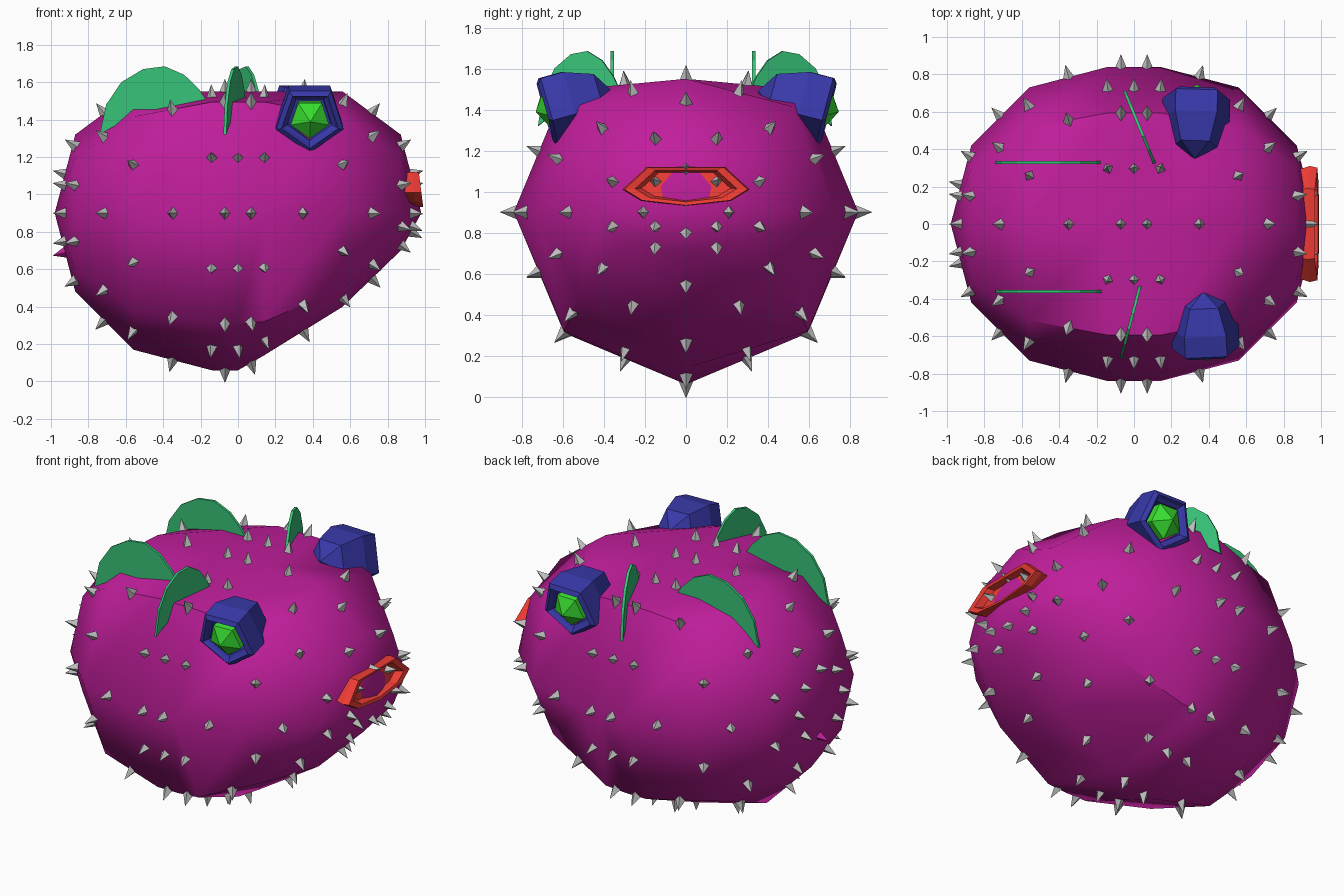
import bpy, bmesh, math
from mathutils import Vector, Matrix

if "Cube" in bpy.data.objects:
    bpy.data.objects.remove(bpy.data.objects["Cube"])


def material(name, rgb):
    m = bpy.data.materials.new(name)
    m.diffuse_color = (*rgb, 1)
    m.use_nodes = True
    m.node_tree.nodes["Principled BSDF"].inputs["Base Color"].default_value = m.diffuse_color
    return m


PURPLE = material("purple", (0.53, 0.013, 0.33))
GREY = material("grey", (0.5, 0.5, 0.5))
BLUE = material("blue", (0.04, 0.04, 0.4))
LIME = material("lime", (0.04, 0.75, 0.03))
GREEN = material("leaf", (0.04, 0.55, 0.19))
RED = material("red", (0.85, 0.045, 0.035))


def finish(bm, name, mat):
    bmesh.ops.recalc_face_normals(bm, faces=bm.faces)
    me = bpy.data.meshes.new(name)
    bm.to_mesh(me)
    bm.free()
    ob = bpy.data.objects.new(name, me)
    bpy.context.collection.objects.link(ob)
    me.materials.append(mat)
    return ob


def loft(rings, cap_start=True, cap_end=True):
    """Bridge closed rings of equal size; a one-point ring becomes a pole."""
    bm = bmesh.new()
    vs = [[bm.verts.new(p) for p in r] for r in rings]
    n = max(len(r) for r in vs)
    for a, b in zip(vs, vs[1:]):
        for i in range(n):
            j = (i + 1) % n
            if len(a) == 1:
                bm.faces.new((a[0], b[i], b[j]))
            elif len(b) == 1:
                bm.faces.new((a[i], a[j], b[0]))
            else:
                bm.faces.new((a[i], a[j], b[j], b[i]))
    for ring, cap in ((vs[0], cap_start), (vs[-1], cap_end)):
        if cap and len(ring) > 2:
            bm.faces.new(ring)
    bmesh.ops.recalc_face_normals(bm, faces=bm.faces)
    return bm


# Body: eight-sided rings along x (x, radius, top z, lower diagonal z, bottom z)
sections = [(-0.87, 0.42, 1.32, 0.60, 0.48), (-0.56, 0.73, 1.55, 0.38, 0.17),
            (-0.14, 0.84, 1.55, 0.31, 0.06), (0, 0.84, 1.55, 0.31, 0.06),
            (0.14, 0.84, 1.55, 0.32, 0.14), (0.56, 0.73, 1.55, 0.50, 0.40),
            (0.87, 0.42, 1.32, 0.76, 0.70)]
rings = [[(-0.98, 0, 0.9)]]
for x, r, top, low, bottom in sections:
    d = r * math.sqrt(0.5)
    rings.append([(x, 0, top), (x, d, 0.9 + d), (x, r, 0.9), (x, d, low),
                  (x, 0, bottom), (x, -d, low), (x, -r, 0.9), (x, -d, 0.9 + d)])
rings.append([(0.98, 0, 0.9)])
bm = loft(rings)
anchors = [((e.verts[0].co + e.verts[1].co) / 2,
            sum((f.normal for f in e.link_faces), Vector()).normalized())
           for e in bm.edges]
body = finish(bm, "body", PURPLE)
bpy.context.view_layer.objects.active = body
body.select_set(True)
bpy.ops.object.shade_smooth_by_angle(angle=math.radians(46))


# Spikes: one small pyramid at the middle of every body edge
def add_spike(target, p, n):
    rot = n.to_track_quat('Z', 'Y').to_matrix().to_4x4()
    bmesh.ops.create_cone(target, cap_ends=True, segments=4, radius1=0.038, radius2=0,
                          depth=0.09, matrix=Matrix.Translation(p + n * 0.023) @ rot)


spikes, tail = bmesh.new(), bmesh.new()
for p, n in anchors:
    is_tail = p.x < -0.9 and p.z < 0.72 and abs(p.y) < 0.01
    add_spike(tail if is_tail else spikes, p, n)
finish(spikes, "spikes", GREY)
finish(tail, "tail_spike", PURPLE)

# Eyes: five-sided cups with a low-poly pupil set inside
for side, tip, rim in (("front", (0.37, -0.36, 1.49), (0.385, -0.69, 1.40)),
                       ("back", (0.325, 0.35, 1.49), (0.335, 0.70, 1.40))):
    tip, rim = Vector(tip), Vector(rim)
    axis = (rim - tip).normalized()
    u = axis.cross(Vector((0, 0, 1))).normalized()
    v = u.cross(axis)
    length = (rim - tip).length

    def pentagon(t, r):
        c = tip + axis * length * t
        return [c + r * (math.cos(a) * u + math.sin(a) * v)
                for a in (math.radians(-90 + 72 * i) for i in range(5))]

    cup = [[tip]] + [pentagon(t, r) for t, r in
                     ((0.2, 0.13), (0.62, 0.19), (0.95, 0.19), (1.0, 0.16),
                      (0.94, 0.145), (0.9, 0.125), (0.78, 0.12))]
    finish(loft(cup), side + "_eye_cup", BLUE)
    pupil = [pentagon(0.75, 0.10), pentagon(0.96, 0.108), [tip + axis * length * 1.13]]
    finish(loft(pupil), side + "_eye_pupil", LIME)

# Mouth: recessed lip ring on the +x end
lip = [(-0.31, 1.01), (-0.19, 1.12), (0.19, 1.12), (0.31, 1.01), (0.22, 0.955),
       (0, 0.93), (-0.22, 0.955)]


def lip_ring(scale, x, slope=0.12):
    return [(x - slope * (z - 0.93), y * scale, 1.03 + (z - 1.03) * scale) for y, z in lip]


finish(loft([lip_ring(0.93, 0.87, 0), lip_ring(1, 0.95), lip_ring(0.97, 0.99),
             lip_ring(0.8, 0.985), lip_ring(0.7, 0.945)]), "mouth", RED)

# Leaf fins: one thin crescent outline (along, z) laid between two plan points
leaf = [(0, 1.32), (0.06, 1.48), (0.2, 1.6), (0.4, 1.67), (0.6, 1.685), (0.78, 1.64),
        (0.92, 1.56), (1, 1.49), (0.75, 1.44), (0.4, 1.42), (0.15, 1.37)]
for name, a, b in (("back_top_fin", (-0.74, 0.33), (-0.16, 0.33)),
                   ("front_top_fin", (-0.74, -0.36), (-0.16, -0.36)),
                   ("front_side_fin", (-0.07, -0.72), (0.035, -0.32)),
                   ("back_side_fin", (-0.05, 0.71), (0.115, 0.31))):
    a, b = Vector((*a, 0)), Vector((*b, 0))
    off = (b - a).cross(Vector((0, 0, 1))).normalized() * 0.008
    sides = [[a.lerp(b, t) + Vector((0, 0, z)) + s * off for t, z in leaf] for s in (-1, 1)]
    finish(loft(sides), name, GREEN)
